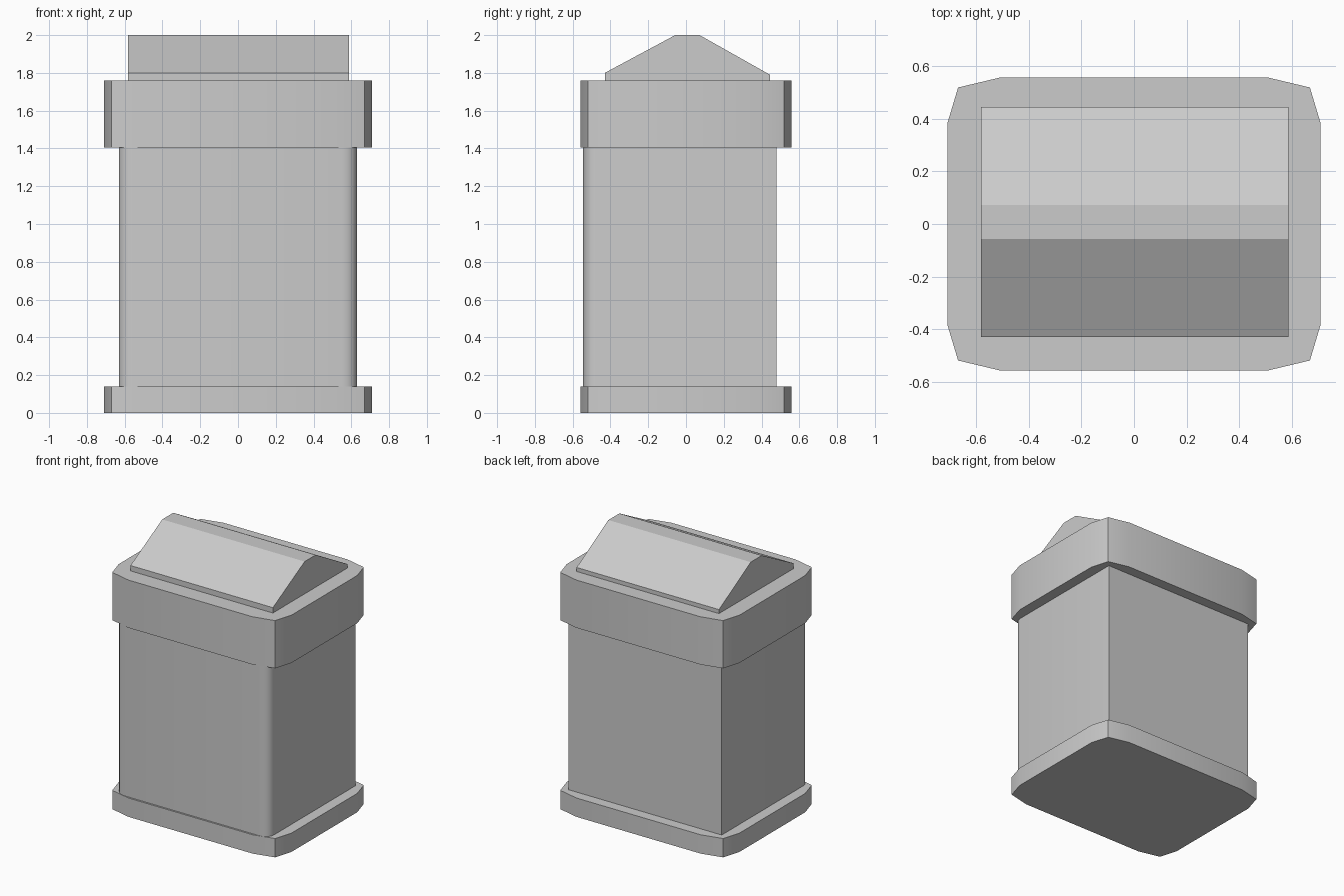
import bpy, bmesh, math
from mathutils import Vector

if "Cube" in bpy.data.objects:
    bpy.data.objects.remove(bpy.data.objects["Cube"])


def prism(name, outline, offset, smooth=True):
    """Extrude a closed 3D outline along offset into a solid."""
    bm = bmesh.new()
    face = bm.faces.new([bm.verts.new(p) for p in outline])
    ext = bmesh.ops.extrude_face_region(bm, geom=[face], use_keep_orig=True)
    top = [v for v in ext["geom"] if isinstance(v, bmesh.types.BMVert)]
    bmesh.ops.translate(bm, verts=top, vec=Vector(offset))
    bmesh.ops.recalc_face_normals(bm, faces=bm.faces)
    mesh = bpy.data.meshes.new(name)
    bm.to_mesh(mesh)
    bm.free()
    obj = bpy.data.objects.new(name, mesh)
    bpy.context.collection.objects.link(obj)
    if smooth:
        bpy.ops.object.select_all(action="DESELECT")
        obj.select_set(True)
        bpy.context.view_layer.objects.active = obj
        bpy.ops.object.shade_smooth_by_angle(angle=math.radians(30))
    return obj


def slab(name, outline, z0, z1):
    return prism(name, [(x, y, z0) for x, y in outline], (0, 0, z1 - z0))


# Twelve-sided rim outline, one corner mirrored to all four
corner = [(0.71, 0.387), (0.67, 0.52), (0.51, 0.558)]
right = [(x, -y) for x, y in reversed(corner)] + corner
rim = right + [(-x, y) for x, y in reversed(right)]
slab("base_plinth", rim, 0, 0.14)
slab("lid_collar", rim, 1.405, 1.76)

# Bin body: rounded front corners, square back corners
steps = 4
arc = []
for i in range(steps + 1):
    a = math.pi / 2 * i / steps
    arc.append((0.55 + 0.08 * math.sin(a), -0.48 - 0.065 * math.cos(a)))
half = arc + [(0.63, 0.48)]
slab("bin_body", half + [(-x, y) for x, y in reversed(half)], 0.14, 1.405)

# Swing flap: gabled profile in yz, swept along x
profile = [(-0.43, 1.76), (-0.43, 1.80), (-0.057, 2.0),
           (0.072, 2.0), (0.445, 1.79), (0.445, 1.76)]
prism("swing_flap", [(-0.583, y, z) for y, z in profile], (1.171, 0, 0), smooth=False)
